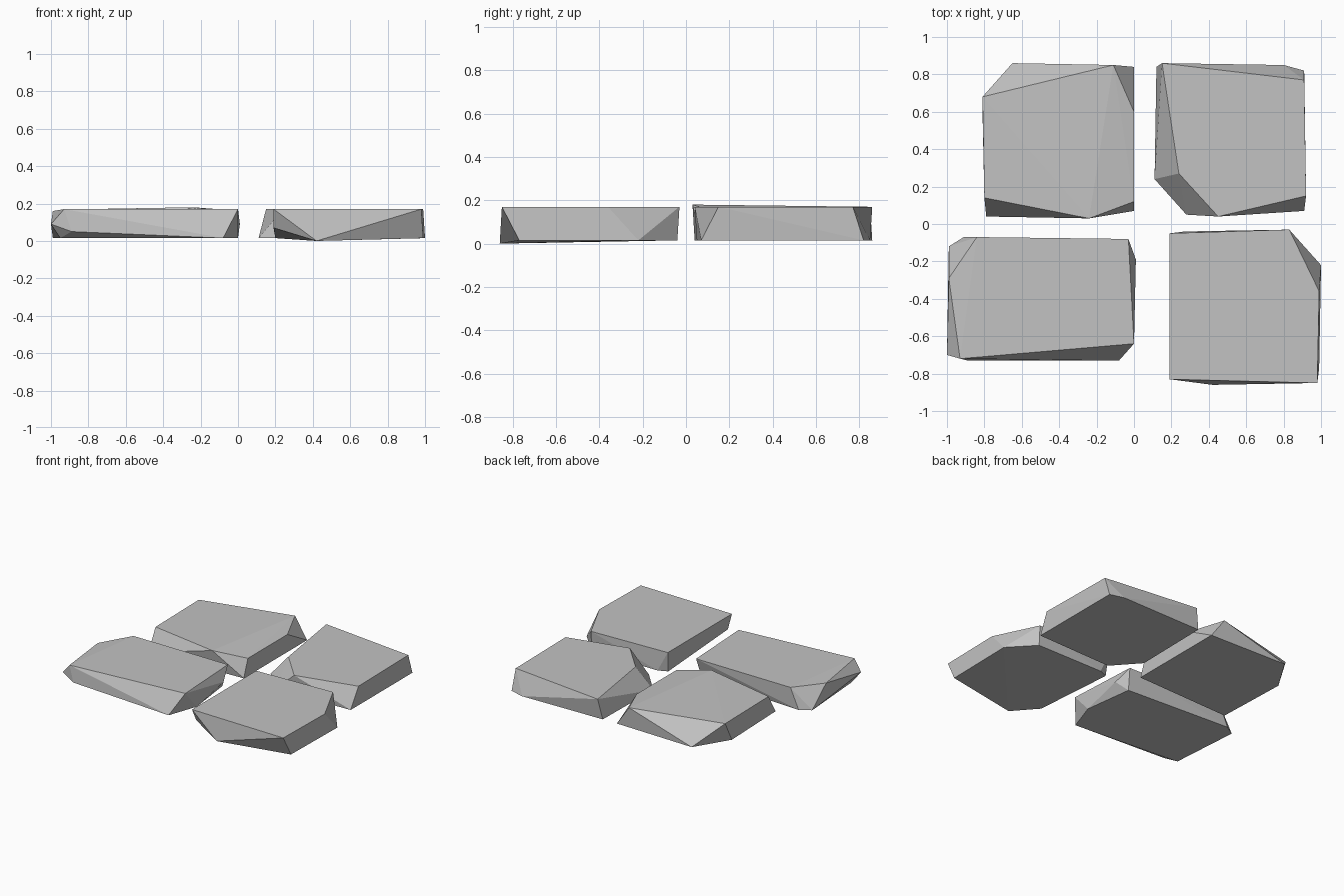
import bpy
import bmesh
import math

TOP, BASE = 0.17, 0.015

default_cube = bpy.data.objects.get("Cube")
if default_cube:
    bpy.data.objects.remove(default_cube, do_unlink=True)


def make_material(name, value):
    """Plain matt material with a single grey tone."""
    material = bpy.data.materials.new(name)
    material.use_nodes = True
    colour = (value, value, value, 1.0)
    material.diffuse_color = colour
    shader = material.node_tree.nodes["Principled BSDF"]
    shader.inputs["Base Color"].default_value = colour
    shader.inputs["Roughness"].default_value = 0.9
    return material


stone_grey = make_material("stone_grey", 0.54)


def make_stone(name, upper, lower, chipped):
    """Hewn slab: hull around an upper outline, a lower outline and chipped corners."""
    corners = [(x, y, TOP) for x, y in upper]
    corners += [(x, y, BASE) for x, y in lower]
    corners += chipped

    bm = bmesh.new()
    for corner in corners:
        bm.verts.new(corner)
    result = bmesh.ops.convex_hull(bm, input=bm.verts[:])

    # Drop anything the hull swallowed, then merge the flat faces
    leftover = {v for v in result["geom_interior"] + result["geom_unused"]
                if isinstance(v, bmesh.types.BMVert) and v.is_valid}
    bmesh.ops.delete(bm, geom=list(leftover), context="VERTS")
    bmesh.ops.dissolve_limit(bm, angle_limit=math.radians(0.5),
                             verts=bm.verts[:], edges=bm.edges[:])
    bmesh.ops.recalc_face_normals(bm, faces=bm.faces[:])

    mesh = bpy.data.meshes.new(name)
    bm.to_mesh(mesh)
    bm.free()
    mesh.materials.append(stone_grey)
    stone = bpy.data.objects.new(name, mesh)
    bpy.context.collection.objects.link(stone)
    return stone


# Back stone on the -x side, with a worn inner edge
make_stone(
    "back_right_stone",
    upper=[(-.81, .68), (-.11, .85), (-.8, .14)],
    lower=[(-.65, .86), (0, .84), (0, .07), (-.79, .04), (-.81, .6)],
    chipped=[(-.24, .03, .18), (0, .12, .15), (0, .6, .15)],
)

# Back stone on the +x side, with a sloping inner corner
make_stone(
    "back_left_stone",
    upper=[(.15, .86), (.91, .77), (.92, .15), (.45, .04), (.24, .27)],
    lower=[(.12, .84), (.8, .85), (.91, .82), (.91, .07), (.28, .05),
           (.11, .24)],
    chipped=[],
)

# Front stone on the -x side, undercut along its front and outer end
make_stone(
    "front_right_stone",
    upper=[(-.84, -.07), (-.03, -.08), (0, -.64), (-.93, -.72)],
    lower=[(-.99, -.12), (-.91, -.07), (-.05, -.12), (0, -.5),
           (-.08, -.73), (-.95, -.66)],
    chipped=[(-.99, -.29, .16), (-1, -.7, .09), (-.89, -.73, .05),
             (.01, -.19, .09)],
)

# Front stone on the +x side, with its lowest corner at the front
make_stone(
    "front_left_stone",
    upper=[(.19, -.05), (.83, -.03), (.99, -.36), (.98, -.85), (.19, -.83)],
    lower=[(.2, -.07), (.27, -.04), (.83, -.04), (1, -.22), (.99, -.77)],
    chipped=[(.42, -.86, 0), (.19, -.78, .07)],
)
